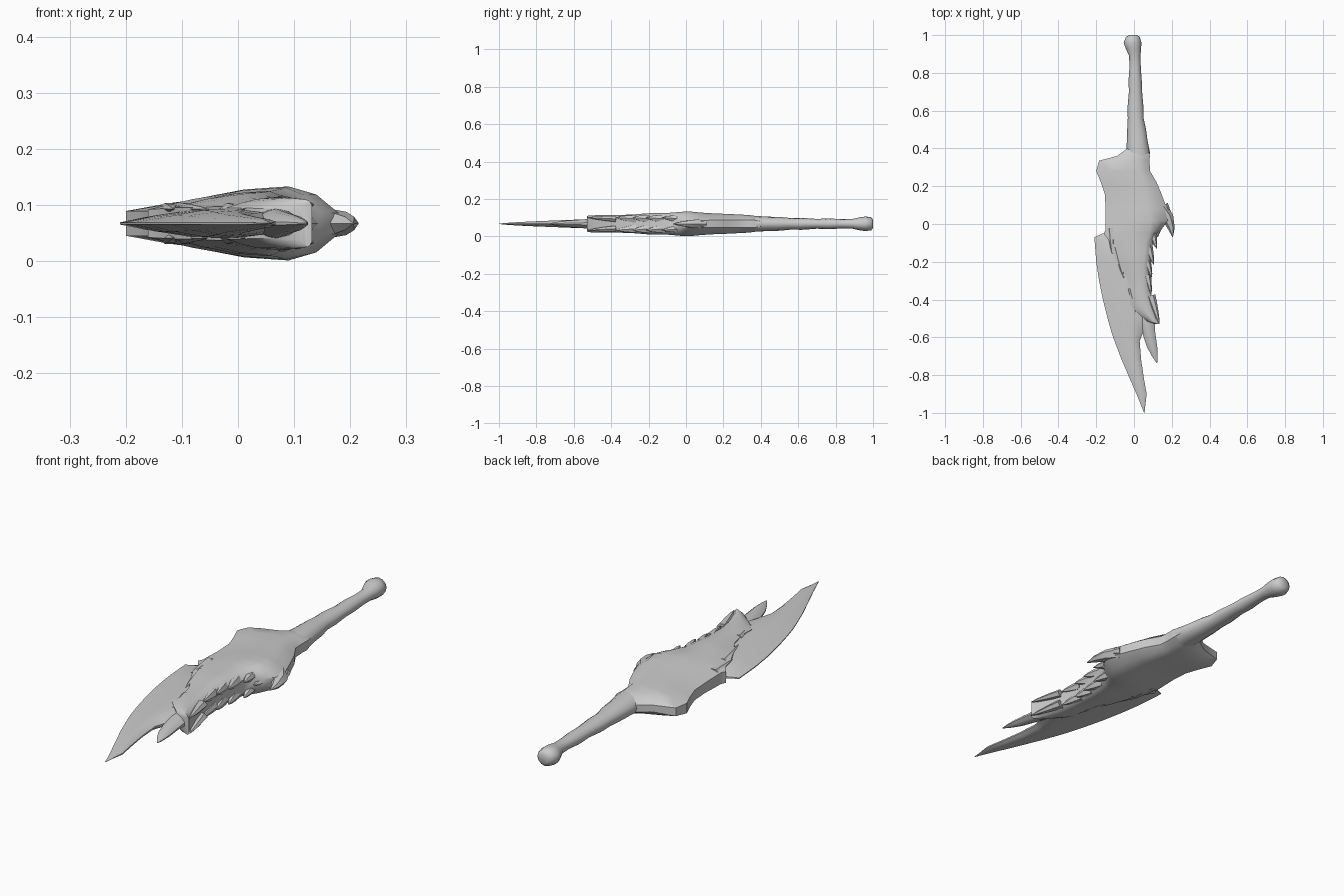
import bpy, bmesh, math
from mathutils import Vector

ZC = 0.067  # height of the flat symmetry plane
grey = bpy.data.materials.new("bone_grey")
grey.diffuse_color = (0.6, 0.6, 0.6, 1)


def loft(name, rings, angle=40):
    """Skin a list of equally long rings and cap both ends."""
    bm = bmesh.new()
    rows = [[bm.verts.new(p) for p in ring] for ring in rings]
    n = len(rows[0])
    for a, b in zip(rows, rows[1:]):
        for i in range(n):
            j = (i + 1) % n
            bm.faces.new((a[i], a[j], b[j], b[i]))
    bm.faces.new(rows[0])
    bm.faces.new(rows[-1][::-1])
    bmesh.ops.recalc_face_normals(bm, faces=bm.faces)
    me = bpy.data.meshes.new(name)
    bm.to_mesh(me)
    bm.free()
    me.materials.append(grey)
    ob = bpy.data.objects.new(name, me)
    bpy.context.collection.objects.link(ob)
    bpy.ops.object.select_all(action='DESELECT')
    ob.select_set(True)
    bpy.context.view_layer.objects.active = ob
    bpy.ops.object.shade_smooth_by_angle(angle=math.radians(angle))
    return ob


def slab(y, xl, xr, xm, hl, hm, hr):
    """Flat cross-section: left edge, ridge and right edge, mirrored in z."""
    top = [(xl, hl)]
    for t in (0.33, 0.67):
        top.append((xl + (xm - xl) * t, hl + (hm - hl) * math.sin(t * math.pi / 2)))
    top.append((xm, hm))
    top.append((xm + (xr - xm) * 0.55, hr + (hm - hr) * 0.7))
    top.append((xr, hr))
    return [(x, y, ZC + h) for x, h in top] + [(x, y, ZC - h) for x, h in reversed(top)]


def spike(name, base, tip, w, h, lean=0.0, sides=6):
    """Curved horn from base to tip, w wide and h high at the root."""
    a, b = Vector(base), Vector(tip)
    d = (b - a).normalized()
    side = d.cross(Vector((0, 0, 1))).normalized()
    up = side.cross(d)
    rings = []
    for t, s in ((0, 1), (0.4, 0.75), (0.75, 0.42), (1, 0.04)):
        c = a.lerp(b, t) + side * lean * math.sin(t * math.pi)
        rings.append([c + side * (w * s * math.cos(k * math.tau / sides))
                      + up * (h * s * math.sin(k * math.tau / sides)) for k in range(sides)])
    return loft(name, rings)


# Knobbly handle with a rounded pommel: y, centre x, half width, half height
handle = [(1.0, -0.005, 0.022, 0.022), (0.99, -0.006, 0.037, 0.035),
          (0.96, -0.008, 0.047, 0.039), (0.93, -0.003, 0.041, 0.035),
          (0.89, 0.004, 0.030, 0.026), (0.83, 0.006, 0.030, 0.025),
          (0.76, 0.006, 0.035, 0.029), (0.70, 0.008, 0.035, 0.026),
          (0.62, 0.008, 0.042, 0.032), (0.56, 0.009, 0.042, 0.031),
          (0.50, 0.014, 0.050, 0.037), (0.44, 0.017, 0.055, 0.038),
          (0.38, 0.022, 0.062, 0.042), (0.30, 0.022, 0.056, 0.045),
          (0.20, 0.025, 0.045, 0.040)]
loft("handle", [[(cx + rx * math.cos(k * math.tau / 12), y, ZC + rz * math.sin(k * math.tau / 12))
                 for k in range(12)] for y, cx, rx, rz in handle], 60)

# Thick shell: y, left, right, ridge x, half heights at left, ridge and right
shell = [(0.40, -0.035, 0.075, 0.02, 0.015, 0.035, 0.015),
         (0.36, -0.09, 0.084, 0.02, 0.015, 0.044, 0.02),
         (0.335, -0.185, 0.082, 0.025, 0.018, 0.047, 0.02),
         (0.28, -0.20, 0.085, 0.03, 0.022, 0.050, 0.02),
         (0.22, -0.175, 0.12, 0.045, 0.022, 0.053, 0.02),
         (0.16, -0.155, 0.145, 0.06, 0.022, 0.055, 0.02),
         (0.08, -0.15, 0.175, 0.075, 0.022, 0.060, 0.018),
         (0.02, -0.15, 0.18, 0.09, 0.024, 0.066, 0.018),
         (-0.03, -0.15, 0.145, 0.085, 0.025, 0.064, 0.02),
         (-0.05, -0.16, 0.12, 0.08, 0.025, 0.062, 0.025),
         (-0.10, -0.125, 0.10, 0.06, 0.027, 0.058, 0.03),
         (-0.15, -0.115, 0.095, 0.055, 0.028, 0.058, 0.03),
         (-0.21, -0.085, 0.085, 0.05, 0.028, 0.056, 0.03),
         (-0.28, -0.04, 0.08, 0.05, 0.030, 0.050, 0.03),
         (-0.36, -0.02, 0.085, 0.05, 0.030, 0.047, 0.03),
         (-0.43, -0.02, 0.10, 0.06, 0.028, 0.046, 0.028),
         (-0.48, 0.03, 0.115, 0.08, 0.027, 0.046, 0.028),
         (-0.515, 0.07, 0.125, 0.10, 0.027, 0.045, 0.03),
         (-0.53, 0.115, 0.132, 0.124, 0.030, 0.042, 0.032)]
loft("shell", [slab(*s) for s in shell], 35)

# Curved blade with a sharp outer edge
blade = [(-0.05, -0.165, 0.05, -0.04, 0.004, 0.024, 0.01),
         (-0.07, -0.21, 0.05, -0.04, 0.002, 0.025, 0.01),
         (-0.20, -0.20, 0.06, -0.03, 0.002, 0.027, 0.01),
         (-0.30, -0.185, 0.07, -0.02, 0.002, 0.027, 0.01),
         (-0.40, -0.165, 0.08, -0.01, 0.002, 0.027, 0.01),
         (-0.50, -0.14, 0.08, 0.0, 0.002, 0.025, 0.008),
         (-0.57, -0.12, 0.05, 0.0, 0.002, 0.023, 0.006),
         (-0.62, -0.103, 0.03, 0.0, 0.002, 0.021, 0.004),
         (-0.72, -0.065, 0.038, 0.008, 0.002, 0.017, 0.003),
         (-0.82, -0.022, 0.053, 0.025, 0.002, 0.013, 0.003),
         (-0.90, 0.013, 0.067, 0.043, 0.002, 0.009, 0.003),
         (-0.96, 0.038, 0.06, 0.05, 0.001, 0.005, 0.001),
         (-1.0, 0.053, 0.056, 0.054, 0.0005, 0.001, 0.0005)]
loft("blade", [slab(*s) for s in blade], 30)

# Short prong beside the blade tip
prong = [(-0.42, 0.02, 0.09, 0.06, 0.01, 0.028, 0.01),
         (-0.52, 0.03, 0.11, 0.07, 0.008, 0.026, 0.008),
         (-0.57, 0.042, 0.112, 0.078, 0.004, 0.022, 0.004),
         (-0.65, 0.068, 0.123, 0.097, 0.003, 0.016, 0.003),
         (-0.70, 0.095, 0.125, 0.112, 0.002, 0.009, 0.002),
         (-0.735, 0.119, 0.123, 0.121, 0.0005, 0.001, 0.0005)]
loft("prong", [slab(*s) for s in prong], 30)

# Horns and teeth along the right edge
spike("large_horn", (0.135, 0.09, ZC), (0.205, -0.07, ZC), 0.042, 0.032, -0.018)
spike("inner_horn", (0.13, 0.05, ZC), (0.125, -0.07, ZC), 0.032, 0.03)
spike("barb", (0.16, 0.10, ZC), (0.192, 0.055, ZC), 0.022, 0.018)
for s in (1, -1):
    teeth = [((0.09, -0.03), (0.120, -0.130), 0.026, 0.024),
             ((0.075, -0.12), (0.104, -0.215), 0.024, 0.026),
             ((0.07, -0.20), (0.095, -0.285), 0.020, 0.026),
             ((0.07, -0.27), (0.092, -0.375), 0.020, 0.024),
             ((0.09, -0.38), (0.135, -0.530), 0.024, 0.018)]
    for i, (a, b, w, h) in enumerate(teeth):
        spike(f"tooth_{i}_{'top' if s > 0 else 'bottom'}",
              (*a, ZC + s * 0.026), (*b, ZC + s * 0.034), w, h)
    # Ragged slivers where the shell overlaps the blade
    slivers = [((-0.12, -0.02), (-0.115, -0.16)), ((-0.09, -0.12), (-0.055, -0.285)),
               ((-0.01, -0.34), (0.012, -0.47))]
    for i, (a, b) in enumerate(slivers):
        spike(f"sliver_{i}_{'top' if s > 0 else 'bottom'}",
              (*a, ZC + s * 0.026), (*b, ZC + s * 0.026), 0.022, 0.012)
